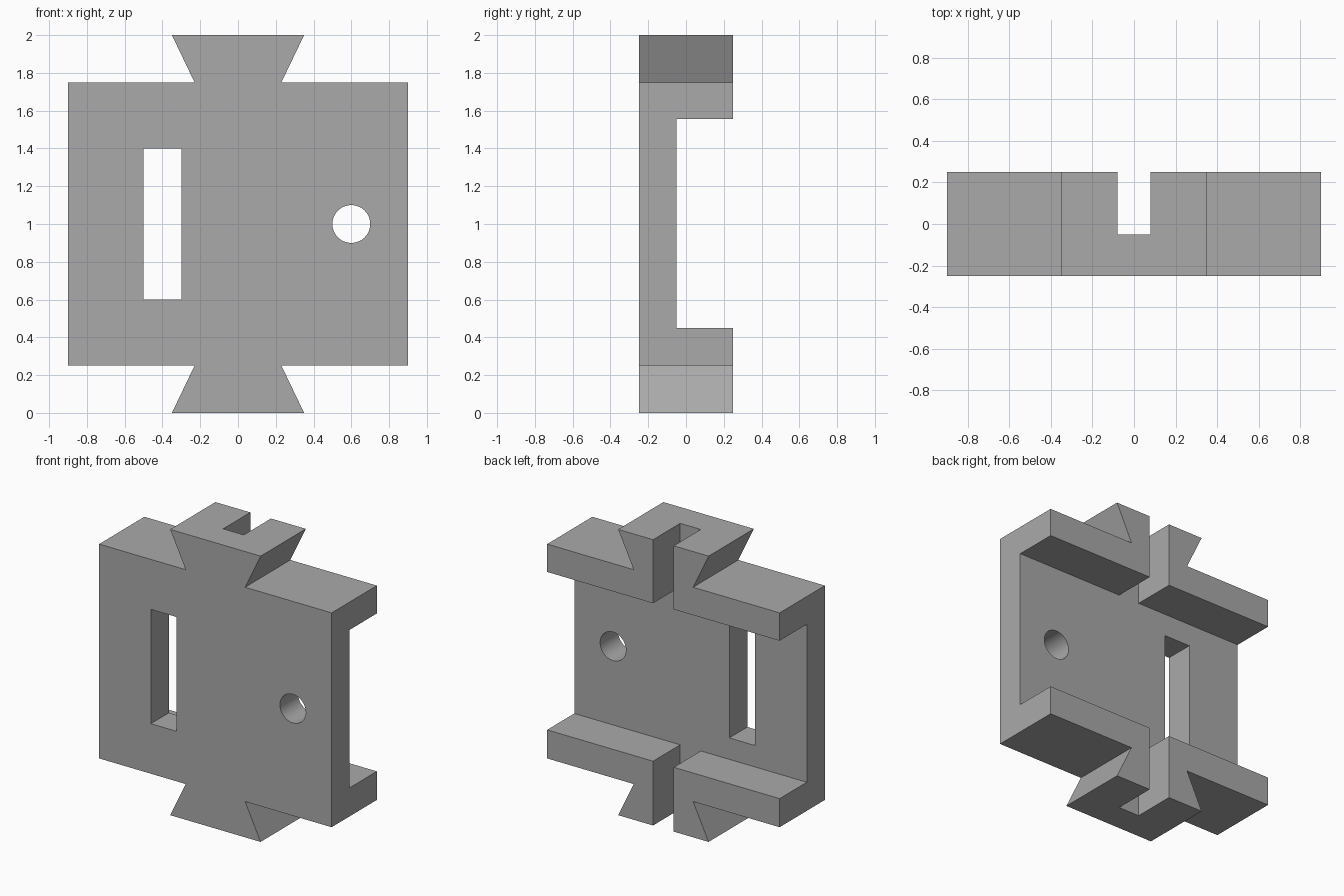
import bpy, bmesh, math
from mathutils import Matrix, Vector

cube = bpy.data.objects.get("Cube")
if cube:
    bpy.data.objects.remove(cube, do_unlink=True)

grey = bpy.data.materials.new("plain_grey")
grey.use_nodes = True
colour = (0.4, 0.4, 0.4, 1)
grey.diffuse_color = colour
grey.node_tree.nodes["Principled BSDF"].inputs["Base Color"].default_value = colour

FRONT, BACK, PLATE_BACK = -0.25, 0.25, -0.05


def finish(name, bm):
    mesh = bpy.data.meshes.new(name)
    bmesh.ops.recalc_face_normals(bm, faces=bm.faces)
    bm.to_mesh(mesh)
    bm.free()
    mesh.materials.append(grey)
    obj = bpy.data.objects.new(name, mesh)
    bpy.context.collection.objects.link(obj)
    return obj


def prism(name, outline):
    """Extrude an x-z outline from front to back."""
    bm = bmesh.new()
    face = bm.faces.new([bm.verts.new((x, FRONT, z)) for x, z in outline])
    ext = bmesh.ops.extrude_face_region(bm, geom=[face])
    verts = [v for v in ext["geom"] if isinstance(v, bmesh.types.BMVert)]
    bmesh.ops.translate(bm, verts=verts, vec=(0, BACK - FRONT, 0))
    return finish(name, bm)


def box(name, low, high):
    low, high = Vector(low), Vector(high)
    bm = bmesh.new()
    bmesh.ops.create_cube(bm, size=1, matrix=Matrix.Translation((low + high) / 2)
                          @ Matrix.Diagonal((*(high - low), 1)))
    return finish(name, bm)


def cylinder(name, x, z, radius):
    bm = bmesh.new()
    bmesh.ops.create_cone(bm, cap_ends=True, segments=64, radius1=radius,
                          radius2=radius, depth=1,
                          matrix=Matrix.Translation((x, 0, z))
                          @ Matrix.Rotation(math.pi / 2, 4, "X"))
    return finish(name, bm)


# Block with a dovetail at each end, mirrored left-right and top-bottom
quarter = [(0.9, 1.75), (0.23, 1.75), (0.35, 2)]
upper = quarter + [(-x, z) for x, z in reversed(quarter)]
lower = [(-x, 2 - z) for x, z in upper]
block = prism("dovetail_block", upper + lower)

# Rear pocket between the rails, rear groove, window slot and round hole
cutters = [
    box("rear_pocket_cutter", (-1, PLATE_BACK, 0.45), (1, 0.5, 1.555)),
    box("rear_groove_cutter", (-0.08, PLATE_BACK, -0.5), (0.08, 0.5, 2.5)),
    box("slot_cutter", (-0.5, -0.5, 0.6), (-0.3, 0.5, 1.4)),
    cylinder("round_hole_cutter", 0.6, 1, 0.1),
]
bpy.context.view_layer.objects.active = block
block.select_set(True)
for cutter in cutters:
    mod = block.modifiers.new(cutter.name, "BOOLEAN")
    mod.operation = "DIFFERENCE"
    mod.solver = "EXACT"
    mod.object = cutter
    bpy.ops.object.modifier_apply(modifier=mod.name)
    bpy.data.objects.remove(cutter, do_unlink=True)

# Smooth hole wall, sharp block edges
bpy.ops.object.shade_smooth_by_angle(angle=math.radians(30))
